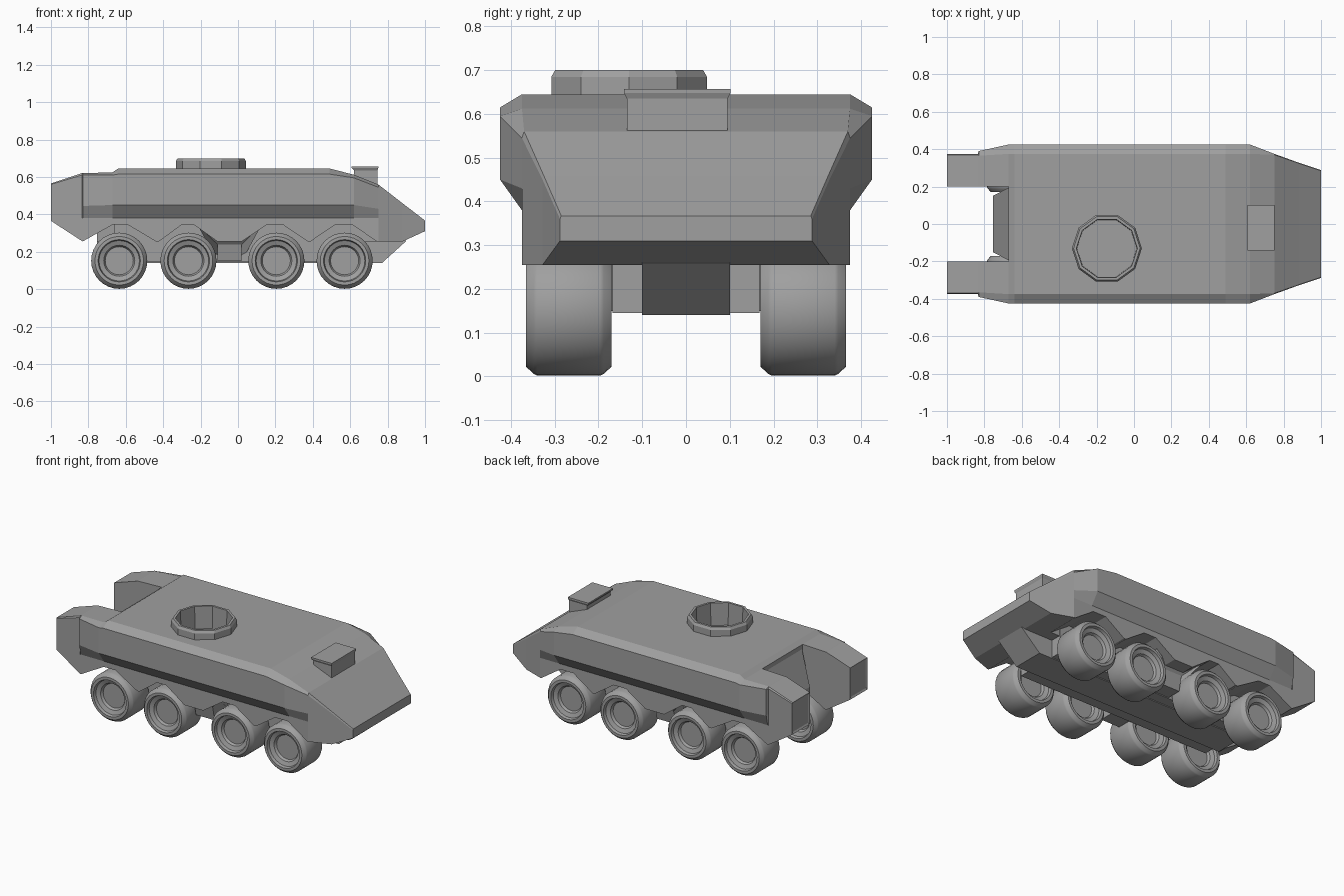
import bpy, bmesh, math
from mathutils import Matrix

if "Cube" in bpy.data.objects:
    bpy.data.objects.remove(bpy.data.objects["Cube"])

grey = bpy.data.materials.new("armour_grey")
grey.use_nodes = True
COLOUR = (0.35, 0.35, 0.35, 1)
grey.diffuse_color = COLOUR
grey.node_tree.nodes["Principled BSDF"].inputs["Base Color"].default_value = COLOUR


def finish(name, bm, smooth=False):
    bmesh.ops.recalc_face_normals(bm, faces=bm.faces)
    mesh = bpy.data.meshes.new(name)
    bm.to_mesh(mesh)
    bm.free()
    obj = bpy.data.objects.new(name, mesh)
    bpy.context.collection.objects.link(obj)
    mesh.materials.append(grey)
    if smooth:
        bpy.ops.object.select_all(action='DESELECT')
        obj.select_set(True)
        bpy.context.view_layer.objects.active = obj
        bpy.ops.object.shade_smooth_by_angle(angle=math.radians(30))
    return obj


def loft(rings):
    """Skin a row of equal rings and cap both ends."""
    bm = bmesh.new()
    rows = [[bm.verts.new(p) for p in ring] for ring in rings]
    for a, b in zip(rows, rows[1:]):
        for i in range(len(a)):
            j = (i + 1) % len(a)
            bm.faces.new((a[i], a[j], b[j], b[i]))
    bm.faces.new(rows[0])
    bm.faces.new(rows[-1])
    return bm


def prism_y(profile, y0, y1):
    return loft([[(x, y, z) for x, z in profile] for y in (y0, y1)])


def lathe(profile, segments, closed=False):
    """Spin (radius, height) points about z."""
    bm = bmesh.new()
    verts = [bm.verts.new((r, 0, h)) for r, h in profile]
    edges = [bm.edges.new(p) for p in zip(verts, verts[1:])]
    if closed:
        edges.append(bm.edges.new((verts[-1], verts[0])))
    bmesh.ops.spin(bm, geom=verts + edges, cent=(0, 0, 0), axis=(0, 0, 1),
                   angle=math.tau, steps=segments, use_duplicate=False)
    bmesh.ops.remove_doubles(bm, verts=bm.verts, dist=1e-4)
    return bm


def cut(obj, cutter):
    mod = obj.modifiers.new("cut", 'BOOLEAN')
    mod.operation, mod.solver, mod.object = 'DIFFERENCE', 'EXACT', cutter
    cutter.hide_render = True
    cutter.hide_set(True)


def half_section(top, high, low, side, bottom):
    """Outer side of the hull, each point as (y, z), from roof to floor."""
    return [top, high, low, side, (side[0], bottom)]


# Hull sections from the rear wall to the nose
full = half_section((.375, .645), (.425, .615), (.425, .45), (.375, .38), .255)
sections = [
    (-.67, half_section((.375, .625), (.425, .61), (.425, .45), (.375, .38), .255)),
    (-.64, full),
    (.49, full),
    (.62, half_section((.375, .612), (.425, .595), (.425, .45), (.375, .38), .255)),
    (.75, half_section((.37, .56), (.375, .545), (.375, .43), (.375, .38), .255)),
    (.88, half_section((.325, .459), (.328, .45), (.328, .38), (.328, .33), .255)),
    (1, half_section((.285, .367), (.288, .36), (.288, .345), (.288, .33), .31)),
]
hull = finish("hull", loft([[(x, y, z) for y, z in s] + [(x, -y, z) for y, z in reversed(s)]
                            for x, s in sections]))

# Rear side pods, on both sides of the door
pod_sections = [
    (-1, half_section((.37, .565), (.375, .56), (.375, .45), (.375, .38), .365)),
    (-.835, half_section((.37, .62), (.375, .61), (.375, .45), (.375, .38), .258)),
    (-.83, half_section((.365, .62), (.39, .61), (.39, .445), (.375, .38), .255)),
    (-.67, sections[0][1]),
]
pods = []
for sign, label in ((1, "left"), (-1, "right")):
    bm = loft([[(x, sign * y, z) for y, z in s] + [(x, sign * .2, s[-1][1]), (x, sign * .2, s[0][1])]
               for x, s in pod_sections])
    bmesh.ops.recalc_face_normals(bm, faces=bm.faces)
    end = [f for f in bm.faces if f.calc_center_median().x < -.99]
    bmesh.ops.inset_region(bm, faces=end, thickness=.015, depth=-.006)
    pods.append(finish(label + "_rear_pod", bm))

# Sloping rear door between the pods
finish("rear_door", loft([
    [(-.66, -.2, .255), (-.66, .2, .255), (-.66, .2, .62), (-.66, -.2, .62)],
    [(-.755, -.15, .255), (-.755, .15, .255), (-.755, .15, .4), (-.755, -.15, .4)]]))

# Wheel arches cut from the skirts
arch = [(-.84, .25), (-.67, .345), (-.59, .345), (-.43, .25), (-.3, .345), (.24, .345),
        (.38, .25), (.52, .345), (.61, .345), (.75, .25), (.75, .1), (-.84, .1)]
for sign, label, pod in ((1, "left", pods[0]), (-1, "right", pods[1])):
    cutter = finish(label + "_arch_cutter", prism_y(arch, sign * .165, sign * .6))
    cut(hull, cutter)
    cut(pod, cutter)
    # Skirt panel between the second and third wheels
    panel = [(.1, .35), (.375, .35), (.375, .345), (.28, .24), (.26, .15), (.1, .15)]
    widths = lambda z: (-.22, .13) if z > .34 else (-.11, .02)
    finish(label + "_middle_skirt", loft([[(widths(z)[end] if y > .37 else (-.11, .02)[end], sign * y, z)
                                           for y, z in panel] for end in (0, 1)]))
    # Skirt beside the middle panel, down to the foot of each arch
    foot = [(-.24, .348), (.16, .348), (.02, .255), (-.11, .255)]
    finish(label + "_middle_skirt_edge", prism_y(foot, sign * .25, sign * .375))

# Belly
finish("belly_keel", prism_y([(-.755, .3), (-.755, .22), (-.7, .14), (.77, .14), (.9, .258), (.8, .3)], -.1, .1))
finish("belly_box", prism_y([(-.66, .3), (-.66, .145), (.68, .145), (.68, .3)], -.168, .168))

# Wheels
half = [(0, .055), (.075, .055), (.083, .07), (.108, .08), (.113, .0975), (.13, .0975),
        (.146, .08), (.15, .072)]
tyre = half + [(r, -h) for r, h in reversed(half)]
for side, y in (("left", .268), ("right", -.268)):
    for number, x in enumerate((-.635, -.265, .205, .57)):
        bm = lathe(tyre, 32)
        bmesh.ops.transform(bm, verts=bm.verts,
                            matrix=Matrix.Translation((x, y, .152)) @ Matrix.Rotation(math.pi / 2, 4, 'X'))
        finish(f"{side}_wheel_{number + 1}", bm, smooth=True)

# Turret ring with an open well
ring_at = Matrix.Translation((-.145, -.13, 0))
bm = lathe([(.187, .63), (.187, .685), (.178, .7), (.163, .7), (.16, .56), (.175, .56)], 10, closed=True)
bmesh.ops.transform(bm, verts=bm.verts, matrix=ring_at)
finish("turret_ring", bm)
bm = lathe([(0, .56), (.165, .56), (.165, .8), (0, .8)], 10)
bmesh.ops.transform(bm, verts=bm.verts, matrix=ring_at)
cut(hull, finish("turret_well_cutter", bm))

# Driver's sight: a box flaring into a thin lid
levels = [(.54, .62, .745, .115), (.635, .62, .745, .115), (.648, .607, .75, .122), (.657, .607, .75, .122)]
finish("driver_sight", loft([[(x0, -.02 - w, z), (x1, -.02 - w, z), (x1, -.02 + w, z), (x0, -.02 + w, z)]
                             for z, x0, x1, w in levels]))
